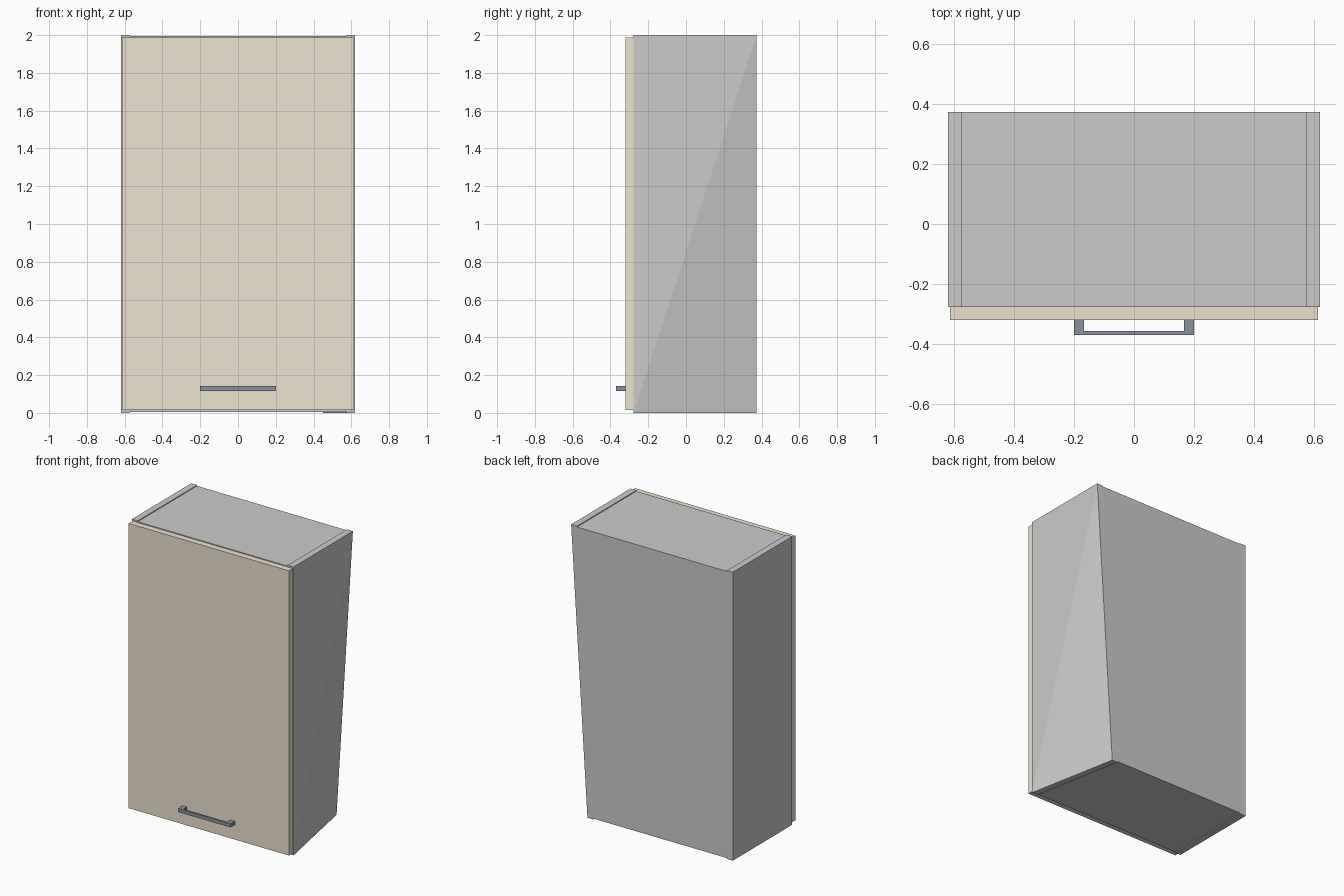
import bpy, bmesh

if "Cube" in bpy.data.objects:
    bpy.data.objects.remove(bpy.data.objects["Cube"])

W, FRONT, BACK, H = 0.62, -0.277, 0.373, 2.0   # carcass half width, depth range, height
T, STEP, SKEW = 0.045, 0.006, 0.125            # board thickness, recess, corner pull-in


def material(name, rgb):
    m = bpy.data.materials.new(name)
    m.diffuse_color = (*rgb, 1)
    m.use_nodes = True
    m.node_tree.nodes["Principled BSDF"].inputs["Base Color"].default_value = m.diffuse_color
    return m


def finish(name, bm, mat=None):
    bmesh.ops.recalc_face_normals(bm, faces=bm.faces)
    me = bpy.data.meshes.new(name)
    bm.to_mesh(me)
    bm.free()
    ob = bpy.data.objects.new(name, me)
    bpy.context.collection.objects.link(ob)
    if mat:
        me.materials.append(mat)
    return ob


def skewed(x, y, z):
    """The lower back right corner of the carcass is pulled inward."""
    if x > 0:
        x -= SKEW * max(0, (y - FRONT) / (BACK - FRONT) - z / H)
    return x, y, z


def board(name, xs, ys, zs, mat=None, skew=False):
    bm = bmesh.new()
    v = {}
    for i, x in enumerate(xs):
        for j, y in enumerate(ys):
            for k, z in enumerate(zs):
                co = skewed(x, y, z) if skew else (x, y, z)
                v[i, j, k] = bm.verts.new(co)
    for e in (0, 1):
        # side faces split along the front-bottom to back-top diagonal
        bm.faces.new((v[e, 0, 0], v[e, 1, 1], v[e, 0, 1]))
        bm.faces.new((v[e, 0, 0], v[e, 1, 0], v[e, 1, 1]))
        bm.faces.new((v[0, e, 0], v[1, e, 0], v[1, e, 1], v[0, e, 1]))
        bm.faces.new((v[0, 0, e], v[1, 0, e], v[1, 1, e], v[0, 1, e]))
    if not skew:
        bmesh.ops.dissolve_limit(bm, angle_limit=0.01, verts=bm.verts, edges=bm.edges)
    return finish(name, bm, mat)


# Carcass: side boards stand slightly proud of the top and bottom
IN = W - T
board("left_side", (-W, -IN), (FRONT, BACK), (0, H))
board("right_side", (IN, W), (FRONT, BACK), (0, H), skew=True)
board("top_board", (-IN, IN), (FRONT, BACK), (H - STEP - T, H - STEP), skew=True)
board("bottom_board", (-IN, IN), (FRONT, BACK), (STEP, STEP + T), skew=True)
board("back_board", (-IN, IN), (BACK - 0.02, BACK), (STEP, H - STEP), skew=True)

# Door
beige = material("door_beige", (0.84, 0.76, 0.63))
board("door", (-0.614, 0.614), (-0.32, FRONT), (0.014, 1.988), beige)

# Handle: U-shaped bar profile extruded upward
dark = material("handle_dark", (0.25, 0.29, 0.34))
half = [(0.2, -0.37), (0.2, -0.32), (0.167, -0.32), (0.167, -0.357)]
profile = half + [(-x, y) for x, y in reversed(half)]
bm = bmesh.new()
face = bm.faces.new([bm.verts.new((x, y, 0.117)) for x, y in profile])
ext = bmesh.ops.extrude_face_region(bm, geom=[face], use_keep_orig=True)
top = [g for g in ext["geom"] if isinstance(g, bmesh.types.BMVert)]
bmesh.ops.translate(bm, verts=top, vec=(0, 0, 0.025))
finish("handle", bm, dark)
